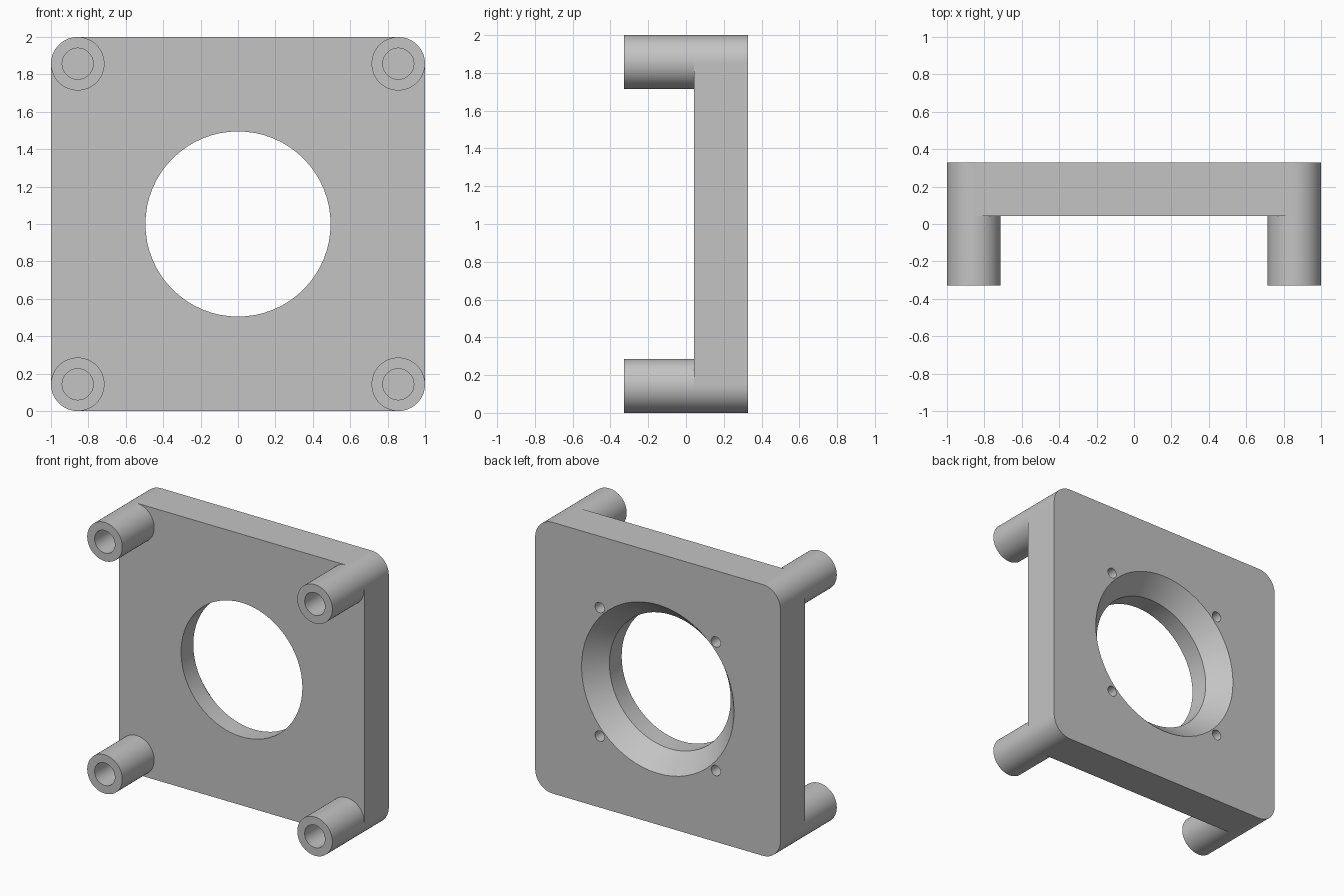
import bpy
import bmesh
from math import cos, sin, pi, radians
from mathutils import Vector

if "Cube" in bpy.data.objects:
    bpy.data.objects.remove(bpy.data.objects["Cube"])

FRONT, FACE, BACK = -0.329, 0.043, 0.329   # post tips, plate front, plate back
MID = 1.0                                  # height of the centre
POST_R, BORE_R = 0.143, 0.083
POST_AT = 1 - POST_R
SEGMENTS = 64

grey = bpy.data.materials.new("plain grey")
grey.use_nodes = True
colour = (0.55, 0.55, 0.55, 1)
grey.diffuse_color = colour
grey.node_tree.nodes["Principled BSDF"].inputs["Base Color"].default_value = colour


def make_object(name, bm):
    bmesh.ops.recalc_face_normals(bm, faces=bm.faces)
    mesh = bpy.data.meshes.new(name)
    bm.to_mesh(mesh)
    bm.free()
    mesh.materials.append(grey)
    obj = bpy.data.objects.new(name, mesh)
    bpy.context.collection.objects.link(obj)
    return obj


def lathe(name, profile, x, z, closed=False):
    """Turn (radius, y) points about an axis along y; cap or close the ends."""
    bm = bmesh.new()
    turns = [2 * pi * i / SEGMENTS for i in range(SEGMENTS)]
    rings = [[bm.verts.new((x + r * cos(a), y, z + r * sin(a))) for a in turns]
             for r, y in profile]
    pairs = list(zip(rings, rings[1:]))
    if closed:
        pairs.append((rings[-1], rings[0]))
    else:
        bm.faces.new(rings[0])
        bm.faces.new(rings[-1])
    for a, b in pairs:
        for i in range(SEGMENTS):
            j = (i + 1) % SEGMENTS
            bm.faces.new((a[i], a[j], b[j], b[i]))
    return make_object(name, bm)


def smooth(obj):
    bpy.ops.object.select_all(action="DESELECT")
    obj.select_set(True)
    bpy.context.view_layer.objects.active = obj
    bpy.ops.object.shade_smooth_by_angle(angle=radians(30))
    # Keep the straight sides and faces flat
    for face in obj.data.polygons:
        if max(abs(c) for c in face.normal) > 0.99999:
            face.use_smooth = False


# Plate with rounded corners
bm = bmesh.new()
outline = []
for quarter, (sx, sz) in enumerate([(1, 1), (-1, 1), (-1, -1), (1, -1)]):
    for i in range(17):
        a = pi / 2 * (quarter + i / 16)
        outline.append(bm.verts.new((sx * POST_AT + POST_R * cos(a), FACE,
                                     MID + sz * POST_AT + POST_R * sin(a))))
face = bm.faces.new(outline)
extruded = bmesh.ops.extrude_face_region(bm, geom=[face])["geom"]
bmesh.ops.translate(bm, vec=Vector((0, BACK - FACE, 0)),
                    verts=[v for v in extruded if isinstance(v, bmesh.types.BMVert)])
plate = make_object("plate", bm)

# Central opening that flares toward the back, and four small blind holes
slope = (0.622 - 0.495) / 0.143
cutters = [lathe("opening_cutter",
                 [(0.495, FACE - 0.1), (0.495, BACK - 0.143),
                  (0.622 + slope * 0.05, BACK + 0.05)], 0, MID)]
for sx in (-1, 1):
    for sz in (-1, 1):
        cutters.append(lathe("screw_hole_cutter",
                             [(0.038, BACK - 0.143), (0.038, BACK + 0.05)],
                             sx * 0.474, MID + sz * 0.474))
bpy.context.view_layer.objects.active = plate
for cutter in cutters:
    cutter.hide_render = True
    mod = plate.modifiers.new("cut", "BOOLEAN")
    mod.operation = "DIFFERENCE"
    mod.solver = "EXACT"
    mod.object = cutter
    bpy.ops.object.modifier_apply(modifier=mod.name)
    bpy.data.objects.remove(cutter)
smooth(plate)

# Hollow corner posts reaching forward from the plate
for side, sx in (("left", 1), ("right", -1)):
    for level, sz in (("upper", 1), ("lower", -1)):
        post = lathe(f"{level}_{side}_post",
                     [(POST_R, FACE), (POST_R, FRONT), (BORE_R, FRONT), (BORE_R, FACE)],
                     sx * POST_AT, MID + sz * POST_AT, closed=True)
        smooth(post)
